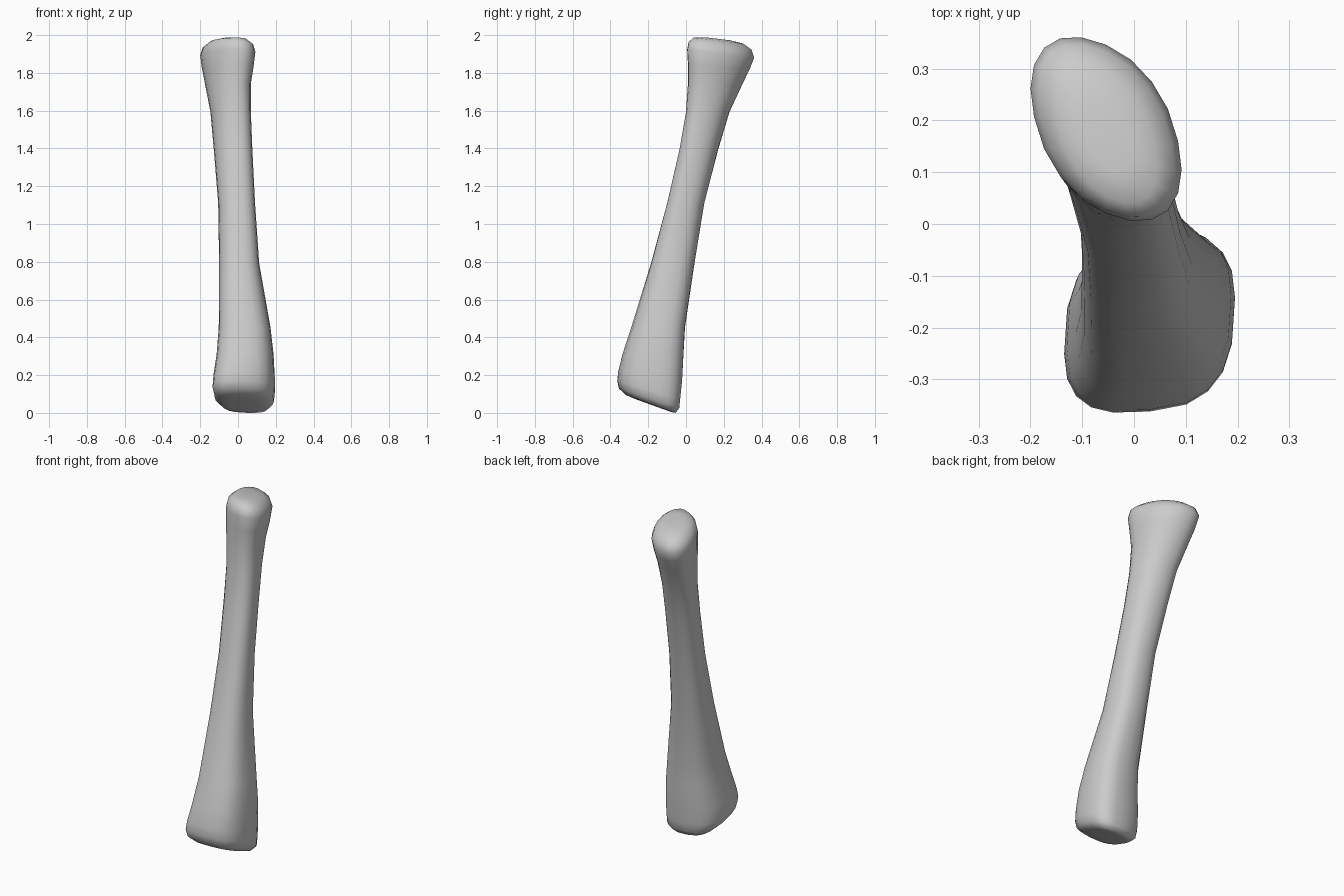
import bpy
import bmesh
from math import sin, cos, asin, pi, copysign

cube = bpy.data.objects.get("Cube")
if cube:
    bpy.data.objects.remove(cube, do_unlink=True)

SIDES = 20

# Cross-sections from bottom to top:
# height, left/right limits, front/back limits, tilt along y
SECTIONS = [
    (0.045, -0.04, 0.11, -0.26, -0.08, -0.36),
    (0.055, -0.09, 0.16, -0.32, -0.055, -0.36),
    (0.085, -0.125, 0.19, -0.355, -0.035, -0.32),
    (0.13, -0.135, 0.195, -0.365, -0.03, -0.28),
    (0.20, -0.13, 0.195, -0.36, -0.02, -0.15),
    (0.32, -0.113, 0.188, -0.337, -0.012, 0),
    (0.46, -0.102, 0.172, -0.29, -0.005, 0),
    (0.80, -0.1, 0.112, -0.185, 0.045, 0),
    (1.12, -0.105, 0.09, -0.1, 0.098, 0),
    (1.40, -0.128, 0.076, -0.035, 0.17, 0),
    (1.60, -0.146, 0.068, 0.0, 0.23, 0),
    (1.75, -0.175, 0.068, 0.01, 0.3, 0),
    (1.84, -0.192, 0.083, 0.01, 0.34, -0.05),
    (1.91, -0.2, 0.092, 0.005, 0.362, -0.12),
    (1.95, -0.187, 0.08, 0.012, 0.348, -0.12),
    (1.978, -0.15, 0.045, 0.04, 0.305, -0.12),
    (1.988, -0.1, 0.0, 0.1, 0.235, -0.12),
]


def soften(value, power):
    """Square off a sine wave so that the outline becomes boxier."""
    return copysign(abs(value) ** power, value)


def outline(section):
    """Skewed rounded outline that exactly fills the section limits."""
    z, x0, x1, y0, y1, tilt = section
    blend = z / 2
    skew = asin(0.25 - 0.7 * blend)
    power = 0.7 + 0.25 * blend
    points = []
    for i in range(SIDES):
        angle = 2 * pi * i / SIDES
        across = soften(cos(angle), power) * (x1 - x0) / 2
        along = soften(sin(angle + skew), power) * (y1 - y0) / 2
        points.append(((x0 + x1) / 2 + across, (y0 + y1) / 2 + along, z + tilt * along))
    return points


# Loft the shaft and both knobbed ends as one skin
bm = bmesh.new()
rings = [[bm.verts.new(p) for p in outline(s)] for s in SECTIONS]
for lower, upper in zip(rings, rings[1:]):
    for i in range(SIDES):
        j = (i + 1) % SIDES
        bm.faces.new((lower[i], lower[j], upper[j], upper[i]))
bm.faces.new(reversed(rings[0]))
bm.faces.new(rings[-1])

# Rest the lowest point on the ground
ground = min(v.co.z for v in bm.verts)
for v in bm.verts:
    v.co.z -= ground
bmesh.ops.recalc_face_normals(bm, faces=bm.faces)
for face in bm.faces:
    face.smooth = True

mesh = bpy.data.meshes.new("long_bone")
bm.to_mesh(mesh)
bm.free()
bone = bpy.data.objects.new("long_bone", mesh)
bpy.context.collection.objects.link(bone)

# Plain grey bone
grey = bpy.data.materials.new("bone_grey")
grey.use_nodes = True
grey.diffuse_color = (0.6, 0.6, 0.6, 1)
grey.node_tree.nodes["Principled BSDF"].inputs["Base Color"].default_value = (0.6, 0.6, 0.6, 1)
mesh.materials.append(grey)
